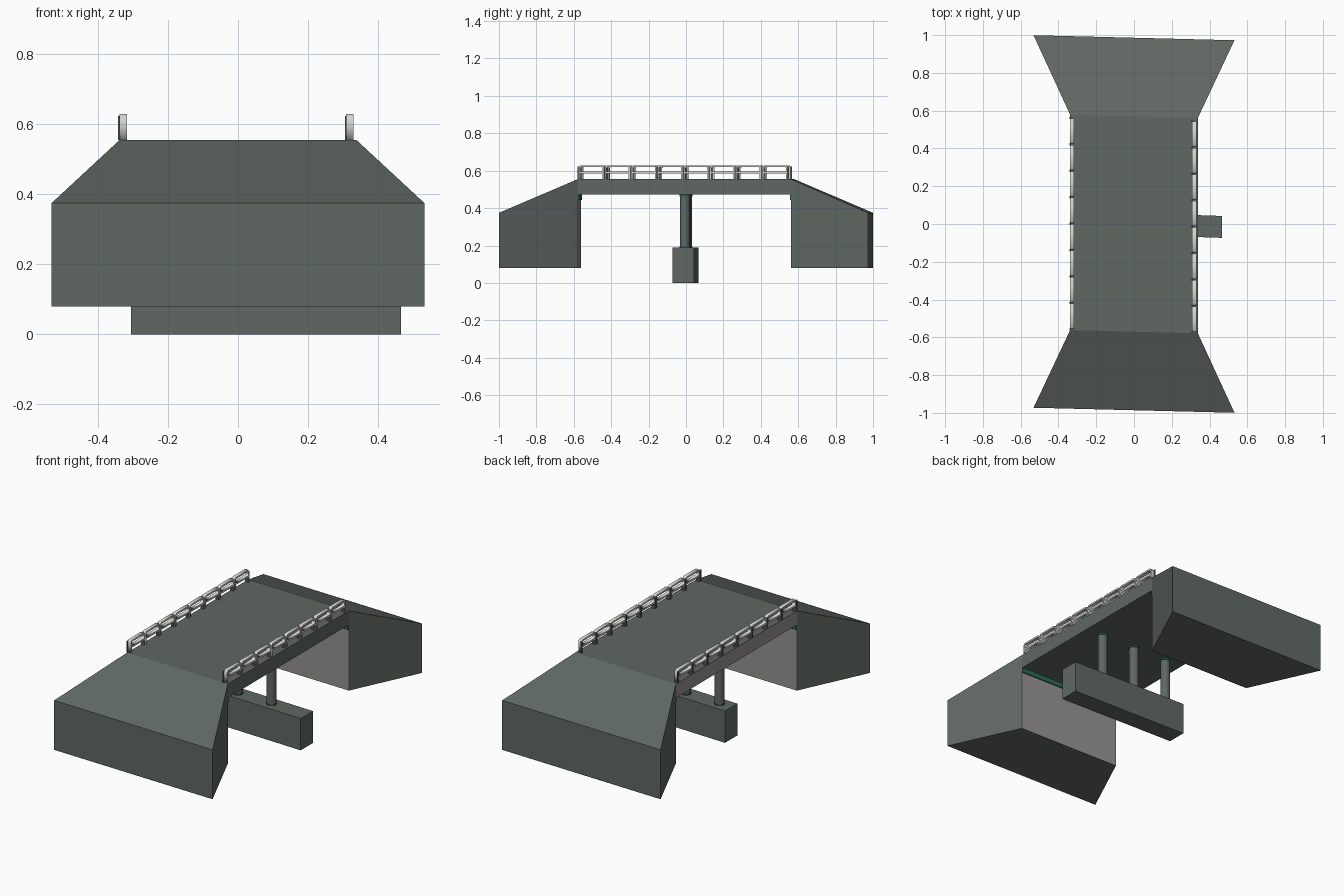
import bpy, bmesh
from mathutils import Vector

cube = bpy.data.objects.get("Cube")
if cube:
    bpy.data.objects.remove(cube, do_unlink=True)

SKEW = 0.025          # the whole bridge crosses at a slight angle
DECK_TOP, DECK_BOTTOM = 0.555, 0.472
HALF_W, HALF_SPAN = 0.338, 0.57


def material(name, color):
    m = bpy.data.materials.new(name)
    m.use_nodes = True
    rgba = (*color, 1)
    m.diffuse_color = rgba
    m.node_tree.nodes["Principled BSDF"].inputs["Base Color"].default_value = rgba
    return m


dark_concrete = material("dark concrete", (0.115, 0.138, 0.126))
pale_concrete = material("pale concrete", (0.30, 0.29, 0.28))
green_trim = material("green trim", (0.02, 0.14, 0.07))
rail_white = material("rail white", (0.66, 0.66, 0.63))
post_grey = material("post grey", (0.12, 0.12, 0.12))


def finish(bm, name, mats, skew=SKEW, pale_rule=None):
    """Shear the part to the crossing angle and colour faces by normal."""
    bmesh.ops.recalc_face_normals(bm, faces=bm.faces)
    if pale_rule:
        for f in bm.faces:
            f.normal_update()
            f.material_index = int(pale_rule(f.normal))
    for v in bm.verts:
        v.co.y -= skew * v.co.x
    mesh = bpy.data.meshes.new(name)
    bm.to_mesh(mesh)
    bm.free()
    for m in mats:
        mesh.materials.append(m)
    obj = bpy.data.objects.new(name, mesh)
    bpy.context.collection.objects.link(obj)
    return obj


def box(name, lo, hi, mats, **kw):
    bm = bmesh.new()
    bmesh.ops.create_cube(bm, size=1)
    lo, hi = Vector(lo), Vector(hi)
    for v in bm.verts:
        v.co = (lo + hi) / 2 + v.co * (hi - lo)
    return finish(bm, name, mats, **kw)


def cylinder(name, x, z0, z1, radius, mat):
    bm = bmesh.new()
    bmesh.ops.create_cone(bm, cap_ends=True, segments=24, radius1=radius,
                          radius2=radius, depth=z1 - z0)
    bmesh.ops.translate(bm, verts=bm.verts, vec=(x, -SKEW * x, (z0 + z1) / 2))
    obj = finish(bm, name, [mat], skew=0)
    bpy.ops.object.select_all(action="DESELECT")
    obj.select_set(True)
    bpy.context.view_layer.objects.active = obj
    bpy.ops.object.shade_smooth_by_angle()


def abutment(name, side):
    """Flared block with a sloping top and a pale wall facing the span."""
    bm = bmesh.new()
    rings = []
    for half, y, top in ((HALF_W, HALF_SPAN, DECK_TOP), (0.532, 0.986, 0.375)):
        rings.append([bm.verts.new((x, side * y, z)) for x, z in
                      ((-half, 0.08), (half, 0.08), (half, top), (-half, top))])
    inner, outer = rings
    bm.faces.new(inner)
    bm.faces.new(outer)
    for i in range(4):
        j = (i + 1) % 4
        bm.faces.new((inner[i], inner[j], outer[j], outer[i]))
    finish(bm, name, [dark_concrete, pale_concrete],
           pale_rule=lambda n: n.y * side < -0.9)


def railing_panel(name, x, y0, length):
    """Frame with clipped top corners, two legs and one slot between the rails."""
    a, b, c = 0.002, length - 0.002, 0.010
    top, leg, mid = 0.074, 0.009, 0.029
    outline = ((a, 0), (a + leg, 0), (a + leg, mid), (b - leg, mid), (b - leg, 0),
               (b, 0), (b, top - c), (b - c, top), (a + c, top), (a, top - c))
    slot = ((a + leg, 0.040), (b - leg, 0.040), (b - leg, 0.060),
            (b - leg - 0.004, 0.064), (a + leg + 0.004, 0.064), (a + leg, 0.060))
    curve = bpy.data.curves.new(name + "_profile", "CURVE")
    curve.dimensions, curve.fill_mode, curve.extrude = "2D", "BOTH", 0.011
    for pts in (outline, slot):
        s = curve.splines.new("POLY")
        s.points.add(len(pts) - 1)
        for p, (u, w) in zip(s.points, pts):
            p.co = (u, w, 0, 1)
        s.use_cyclic_u = True
    helper = bpy.data.objects.new(name + "_profile", curve)
    bm = bmesh.new()
    bm.from_mesh(helper.to_mesh())
    helper.to_mesh_clear()
    bpy.data.objects.remove(helper)
    bpy.data.curves.remove(curve)
    bmesh.ops.remove_doubles(bm, verts=bm.verts, dist=1e-5)
    for v in bm.verts:
        u, w, d = v.co
        v.co = (x + d, y0 + u, DECK_TOP + w)
    finish(bm, name, [rail_white])


# Deck, with a pale fascia on its right-hand side
box("deck", (-HALF_W, -HALF_SPAN, DECK_BOTTOM), (HALF_W, HALF_SPAN, DECK_TOP),
    [dark_concrete, pale_concrete], pale_rule=lambda n: n.x < -0.9)

# End abutments and the green bearing strips under the deck ends
for label, side in (("front", -1), ("back", 1)):
    abutment(label + "_abutment", side)
    ys = sorted((side * HALF_SPAN, side * (HALF_SPAN - 0.006)))
    box(label + "_bearing_strip", (-HALF_W, ys[0], 0.443),
        (HALF_W, ys[1], DECK_BOTTOM), [green_trim])

# Central pier: footing, three columns and their green collars
box("pier_footing", (-0.305, -0.058, 0), (0.465, 0.058, 0.19),
    [dark_concrete], skew=0.033)
for i, x in enumerate((-0.225, 0, 0.225)):
    cylinder(f"column_{i + 1}", x, 0.19, DECK_BOTTOM, 0.027, dark_concrete)
    cylinder(f"column_base_collar_{i + 1}", x, 0.19, 0.196, 0.03, green_trim)
    cylinder(f"column_top_collar_{i + 1}", x, 0.463, DECK_BOTTOM, 0.03, green_trim)

# Railings: eight panels on each side with grey joint posts
PANELS = 8
START, STEP = -0.567, 1.12 / PANELS
for label, x in (("right", -0.328), ("left", 0.319)):
    for i in range(PANELS):
        railing_panel(f"{label}_railing_{i + 1}", x, START + i * STEP, STEP)
    for i in range(PANELS + 1):
        y = START + i * STEP
        box(f"{label}_railing_post_{i + 1}", (x - 0.014, y - 0.006, DECK_TOP),
            (x - 0.009, y + 0.006, DECK_TOP + 0.068), [post_grey])
